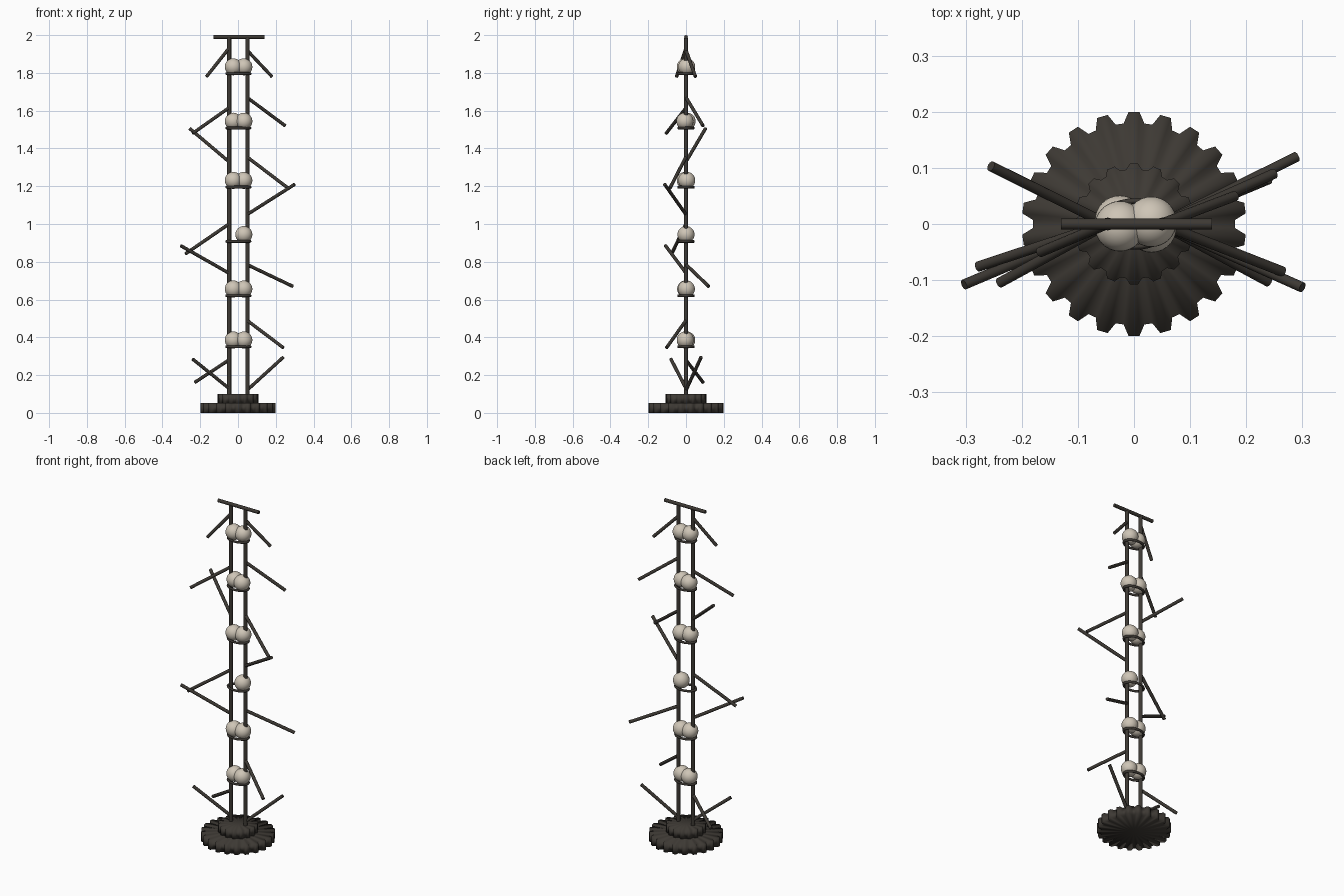
import bpy, bmesh, math
from mathutils import Vector

if "Cube" in bpy.data.objects:
    bpy.data.objects.remove(bpy.data.objects["Cube"])


def material(name, rgb):
    m = bpy.data.materials.new(name)
    m.diffuse_color = (*rgb, 1)
    m.use_nodes = True
    m.node_tree.nodes["Principled BSDF"].inputs["Base Color"].default_value = m.diffuse_color
    return m


DARK = material("dark bark", (0.047, 0.041, 0.034))
PALE = material("pale stone", (0.62, 0.56, 0.47))


def finish(name, mat, angle=40):
    ob = bpy.context.object
    ob.name = name
    ob.data.materials.append(mat)
    bpy.ops.object.shade_smooth_by_angle(angle=math.radians(angle))
    return ob


def rod(name, a, b, radius):
    a, b = Vector(a), Vector(b)
    d = b - a
    bpy.ops.mesh.primitive_cylinder_add(
        vertices=12, radius=radius, depth=d.length, location=(a + b) / 2,
        rotation=d.to_track_quat('Z', 'Y').to_euler())
    return finish(name, DARK)


def gear(name, teeth, r_out, r_in, z0, z1):
    """Fluted disc with fan caps, softly shaded all over."""
    bm = bmesh.new()
    step = 2 * math.pi / teeth
    rings = []
    for z in (z0, z1):
        ring = []
        for i in range(teeth):
            for f, r in ((-0.36, r_in), (-0.17, r_out), (0.17, r_out), (0.36, r_in)):
                a = math.pi / 2 + (i + f) * step
                ring.append(bm.verts.new((r * math.cos(a), r * math.sin(a), z)))
        rings.append(ring)
    low, high = bm.verts.new((0, 0, z0)), bm.verts.new((0, 0, z1))
    n = len(rings[0])
    for i in range(n):
        j = (i + 1) % n
        a, b, c, d = rings[0][i], rings[0][j], rings[1][j], rings[1][i]
        bm.faces.new((a, b, c, d))
        bm.faces.new((b, a, low))
        bm.faces.new((d, c, high))
    for f in bm.faces:
        f.smooth = True
    me = bpy.data.meshes.new(name)
    bm.to_mesh(me)
    bm.free()
    me.materials.append(DARK)
    bpy.context.collection.objects.link(bpy.data.objects.new(name, me))


# Stepped fluted base
gear("base_lower", 22, 0.2, 0.18, 0, 0.053)
gear("base_upper", 16, 0.108, 0.098, 0.05, 0.1)

# Twin posts and top bar
for side, x in (("left", -0.047), ("right", 0.05)):
    rod("post_" + side, (x, 0, 0.09), (x, 0, 1.985), 0.0115)
rod("top_bar", (-0.13, 0, 1.99), (0.139, 0, 1.99), 0.01)

# Branches: start height on the post, then tip position
branches = [
    (1.92, 0.18, 0.05, 1.78), (1.67, 0.25, 0.09, 1.52),
    (1.355, 0.265, -0.085, 1.19), (1.05, 0.30, -0.113, 1.21),
    (0.785, 0.29, 0.12, 0.67), (0.49, 0.24, -0.103, 0.345),
    (0.12, 0.24, 0.08, 0.295),
    (1.93, -0.167, -0.05, 1.78), (1.615, -0.24, -0.105, 1.48),
    (1.33, -0.255, 0.103, 1.505), (1.00, -0.278, -0.076, 0.842),
    (0.74, -0.303, -0.108, 0.885), (0.28, -0.228, 0.09, 0.162),
    (0.13, -0.24, -0.08, 0.285),
]
for z, x, y, tip in branches:
    rod("branch", (math.copysign(0.048, x), 0, z), (x, y, tip), 0.0092)

# Paired balls resting on oval rings
levels = [(1.832, 0.004), (1.544, -0.006), (1.231, 0.004),
          (0.944, 0.0), (0.656, 0.002), (0.386, -0.004)]
for i, (z, dy) in enumerate(levels):
    for s in (-1, 1):
        if i == 3 and s < 0:  # one ball is missing here
            continue
        bpy.ops.mesh.primitive_uv_sphere_add(
            segments=32, ring_count=16, radius=0.045,
            location=(0.003 + s * 0.028, s * dy, z))
        finish("ball", PALE, 180)
    bpy.ops.mesh.primitive_torus_add(
        major_segments=32, minor_segments=8, major_radius=0.06,
        minor_radius=0.0075, location=(0.002, 0, z - 0.036))
    finish("ring", DARK, 60).scale = (1.03, 0.68, 1)
